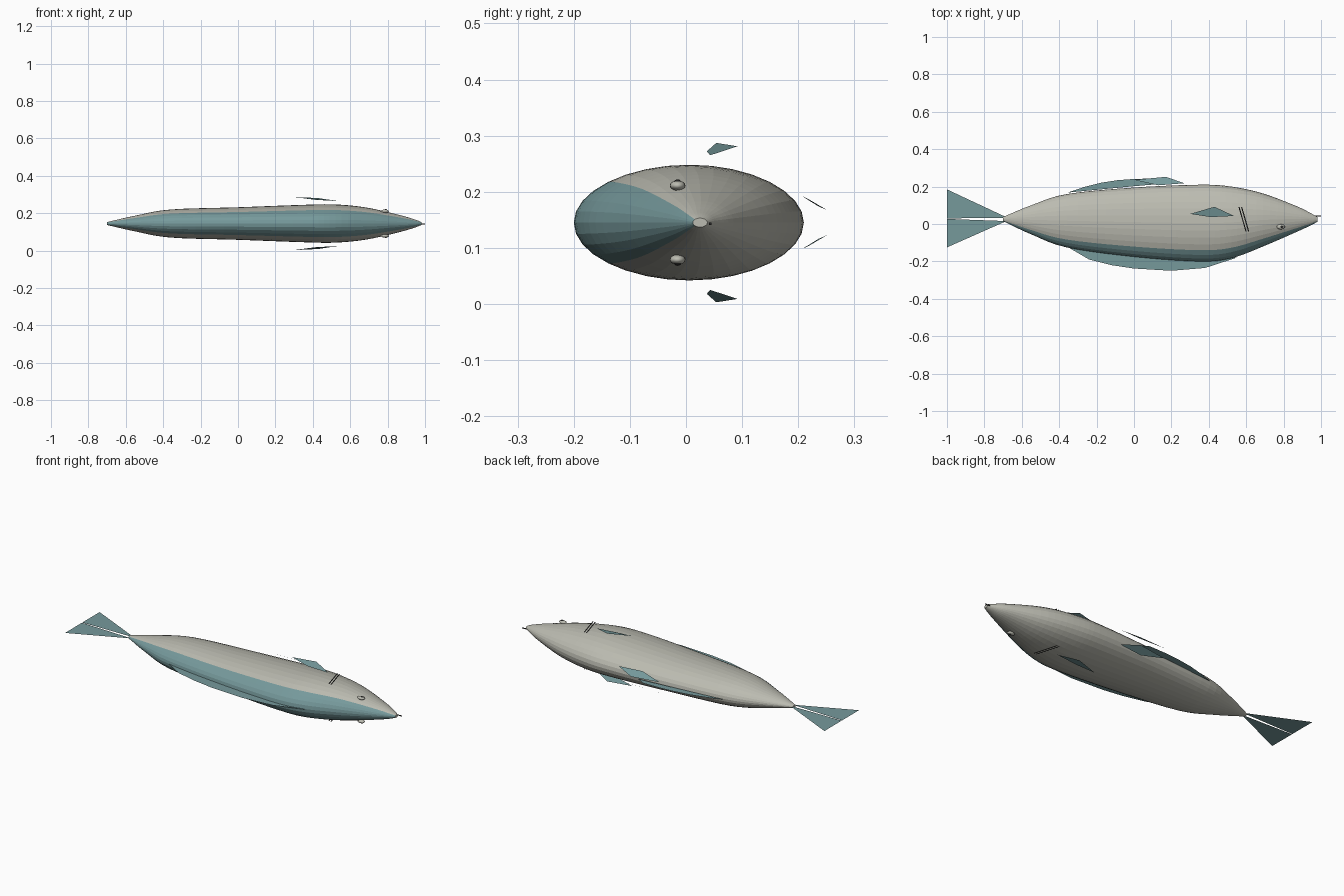
import bpy, bmesh, math
from mathutils import Vector

cube = bpy.data.objects.get("Cube")
if cube:
    bpy.data.objects.remove(cube, do_unlink=True)

MID = 0.145  # height of the fish's plane of symmetry


def material(name, rgb):
    m = bpy.data.materials.new(name)
    m.use_nodes = True
    m.diffuse_color = (*rgb, 1)
    m.node_tree.nodes["Principled BSDF"].inputs["Base Color"].default_value = (*rgb, 1)
    return m


GREY = material("pale grey", (0.50, 0.50, 0.44))
TEAL = material("slate teal", (0.18, 0.32, 0.33))
DARK = material("near black", (0.02, 0.02, 0.02))


def finish(name, bm, mats):
    mesh = bpy.data.meshes.new(name)
    bm.to_mesh(mesh)
    bm.free()
    for m in mats:
        mesh.materials.append(m)
    obj = bpy.data.objects.new(name, mesh)
    bpy.context.collection.objects.link(obj)
    return obj


def plate(name, points, mat):
    """Thin sheet from an outline; points without a height lie in the mid plane."""
    bm = bmesh.new()
    bm.faces.new([bm.verts.new(p if len(p) == 3 else (*p, MID)) for p in points])
    return finish(name, bm, [mat])


def flip(points):
    return [(x, y, 2 * MID - z) for x, y, z in points]


def spline(a, b, c, d, t):
    return 0.5 * (2 * b + (c - a) * t + (2 * a - 5 * b + 4 * c - d) * t * t
                  + (3 * b - a - 3 * c + d) * t ** 3)


# Body: x, back edge y, belly edge y, half width
stations = [Vector(s) for s in (
    (-0.70, 0.015, 0.038, 0.008), (-0.55, -0.055, 0.10, 0.042),
    (-0.36, -0.125, 0.16, 0.075), (0.0, -0.175, 0.195, 0.087),
    (0.35, -0.20, 0.21, 0.10), (0.52, -0.183, 0.20, 0.102),
    (0.69, -0.12, 0.163, 0.085), (0.87, -0.042, 0.095, 0.044),
    (0.95, -0.005, 0.055, 0.020), (0.98, 0.012, 0.038, 0.008))]
padded = [2 * stations[0] - stations[1]] + stations + [2 * stations[-1] - stations[-2]]
rows = [spline(*padded[i:i + 4], k / 5) for i in range(len(stations) - 1) for k in range(5)]
rows.append(stations[-1])

SIDES = 32
bm = bmesh.new()
rings = []
for x, back, belly, half in rows:
    mid, r = (back + belly) / 2, (belly - back) / 2
    rings.append([bm.verts.new((x, mid - r * math.cos(a), MID + half * math.sin(a)))
                  for a in (math.tau * i / SIDES for i in range(SIDES))])
for r0, r1 in zip(rings, rings[1:]):
    for i in range(SIDES):
        j = (i + 1) % SIDES
        f = bm.faces.new((r0[i], r0[j], r1[j], r1[i]))
        # teal covers the quarter turn around the back
        f.material_index = int(i < SIDES // 8 or i >= SIDES - SIDES // 8)
bm.faces.new(rings[0])
bm.faces.new(rings[-1])
bmesh.ops.recalc_face_normals(bm, faces=bm.faces)
body = finish("body", bm, [GREY, TEAL])
body.data.shade_flat()

# Fins in the mid plane
plate("back_fin", [(-0.36, -0.12), (-0.24, -0.19), (-0.12, -0.22), (0, -0.238),
                   (0.2, -0.25), (0.38, -0.235), (0.55, -0.18), (0.35, -0.17), (0, -0.15)], TEAL)
plate("belly_fin", [(-0.355, 0.168), (-0.27, 0.197), (-0.18, 0.22), (-0.09, 0.234),
                    (0, 0.241), (0.1, 0.243), (0.15, 0.215), (0, 0.202)], TEAL)
plate("tail_belly_lobe", [(-0.69, 0.04), (-1, 0.185), (-1, 0.03), (-0.69, 0.033)], TEAL)
plate("tail_back_lobe", [(-0.69, 0.016), (-1, 0.027), (-1, -0.125), (-0.69, 0.012)], TEAL)

# Paired fins, gill slits and eyes
side_fin = [(0.535, 0.043, 0.265), (0.43, 0.092, 0.281), (0.30, 0.054, 0.287), (0.41, 0.037, 0.272)]
belly_pair = [(0.27, 0.218, 0.187), (0.17, 0.252, 0.167), (0.0, 0.236, 0.174), (0.13, 0.207, 0.192)]
for side, up in (("upper", True), ("lower", False)):
    place = (lambda p: p) if up else flip
    plate(side + "_side_fin", place(side_fin), TEAL)
    plate(side + "_belly_pair_fin", place(belly_pair), TEAL)
    for n, dx in enumerate((0, 0.014)):
        slit = [(0.558 + dx, 0.092, 0.25), (0.564 + dx, 0.092, 0.25),
                (0.602 + dx, -0.04, 0.25), (0.596 + dx, -0.04, 0.25)]
        plate(f"{side}_gill_slit_{n + 1}", place(slit), DARK)
    for name, mat, size, offset in (("eye", GREY, (0.022, 0.014, 0.009), 0),
                                    ("pupil", DARK, (0.009, 0.007, 0.006), 0.005)):
        bm = bmesh.new()
        bmesh.ops.create_uvsphere(bm, u_segments=16, v_segments=8, radius=1)
        bmesh.ops.scale(bm, vec=size, verts=bm.verts)
        eye = finish(f"{side}_{name}", bm, [mat])
        eye.data.shade_smooth()
        lift = 0.066 + offset
        eye.location = (0.785 + offset, -0.015, MID + (lift if up else -lift))

# Mouth line
bm = bmesh.new()
bmesh.ops.create_cube(bm, size=1)
bmesh.ops.scale(bm, vec=(0.04, 0.004, 0.004), verts=bm.verts)
finish("mouth", bm, [DARK]).location = (0.98, 0.043, 0.143)
